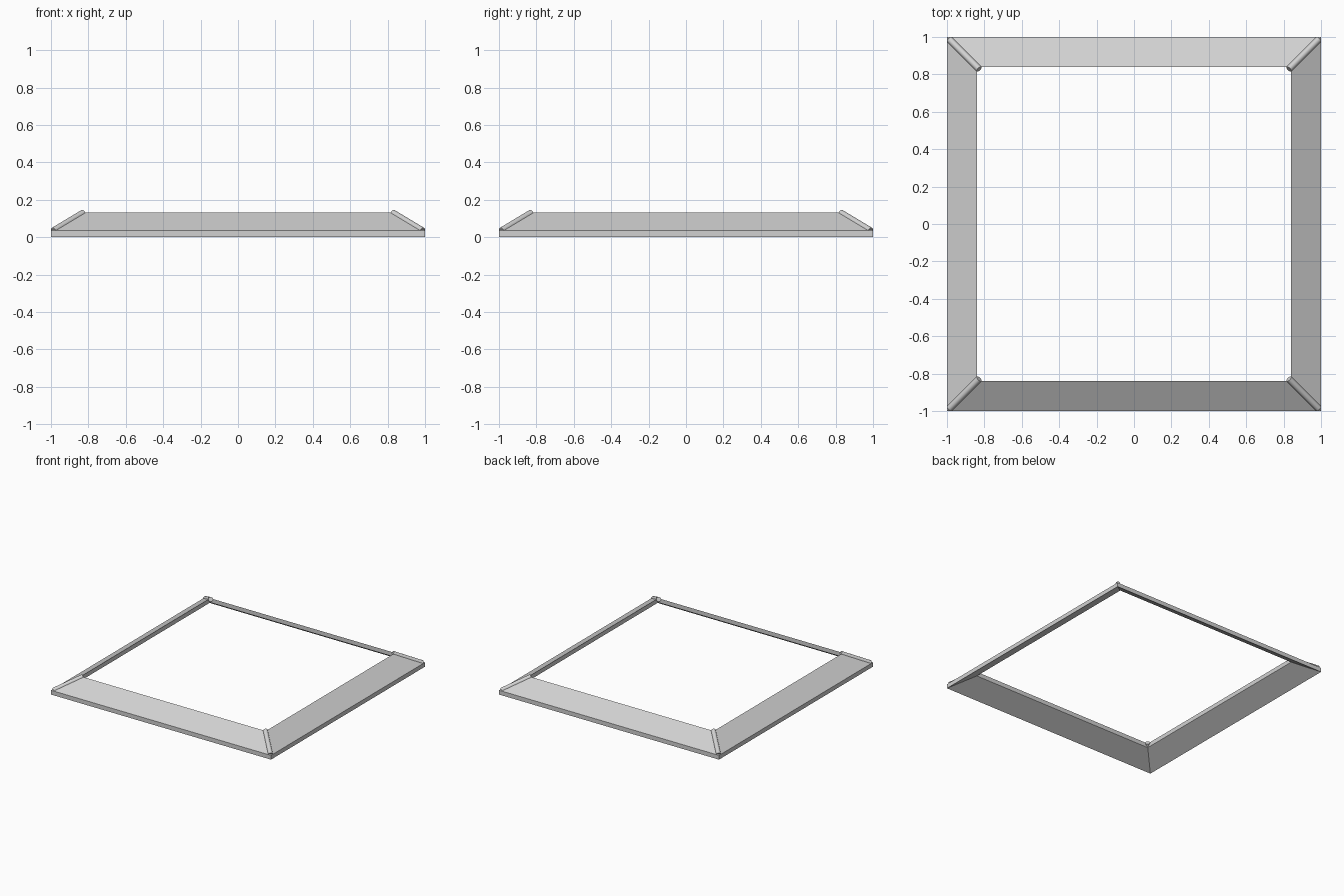
import bpy
import bmesh
import math
from mathutils import Vector

cube = bpy.data.objects.get("Cube")
if cube:
    bpy.data.objects.remove(cube, do_unlink=True)

OUTER, INNER = 1.0, 0.84      # half widths of the square ring
THICK, RISE = 0.035, 0.096    # slab thickness and height gained by the slope
CORNERS = [(-1, -1), (1, -1), (1, 1), (-1, 1)]

grey = bpy.data.materials.new("light_grey")
grey.use_nodes = True
colour = (0.64, 0.64, 0.64, 1)
grey.diffuse_color = colour
grey.node_tree.nodes["Principled BSDF"].inputs["Base Color"].default_value = colour


def add_object(name, bm):
    bmesh.ops.recalc_face_normals(bm, faces=bm.faces)
    mesh = bpy.data.meshes.new(name)
    bm.to_mesh(mesh)
    bm.free()
    mesh.materials.append(grey)
    obj = bpy.data.objects.new(name, mesh)
    bpy.context.collection.objects.link(obj)
    return obj


# Sloping skirt: one cross-section carried round the four mitred corners
profile = [(OUTER, 0), (OUTER, THICK), (INNER, RISE + THICK), (INNER, RISE)]
bm = bmesh.new()
rings = [[bm.verts.new((sx * r, sy * r, z)) for r, z in profile] for sx, sy in CORNERS]
for i, ring in enumerate(rings):
    following = rings[(i + 1) % 4]
    for j in range(4):
        k = (j + 1) % 4
        bm.faces.new((ring[j], following[j], following[k], ring[k]))
add_object("sloping_skirt", bm)

# Round hip caps running up each corner, half sunk into the skirt
RADIUS, SINK = 0.018, 0.009


def hip_point(sx, sy, r):
    slope = RISE / (OUTER - INNER)
    return Vector((sx * r, sy * r, THICK + (OUTER - r) * slope - SINK))


for (sx, sy), side in zip(CORNERS, ("front_right", "front_left", "back_left", "back_right")):
    start, end = hip_point(sx, sy, 0.987), hip_point(sx, sy, 0.828)
    axis = end - start
    bm = bmesh.new()
    bmesh.ops.create_cone(bm, cap_ends=True, segments=16, radius1=RADIUS,
                          radius2=RADIUS, depth=axis.length)
    obj = add_object(side + "_hip_cap", bm)
    obj.rotation_euler = axis.to_track_quat("Z", "Y").to_euler()
    obj.location = (start + end) / 2
    bpy.ops.object.select_all(action="DESELECT")
    obj.select_set(True)
    bpy.context.view_layer.objects.active = obj
    bpy.ops.object.shade_smooth_by_angle(angle=math.radians(35))
